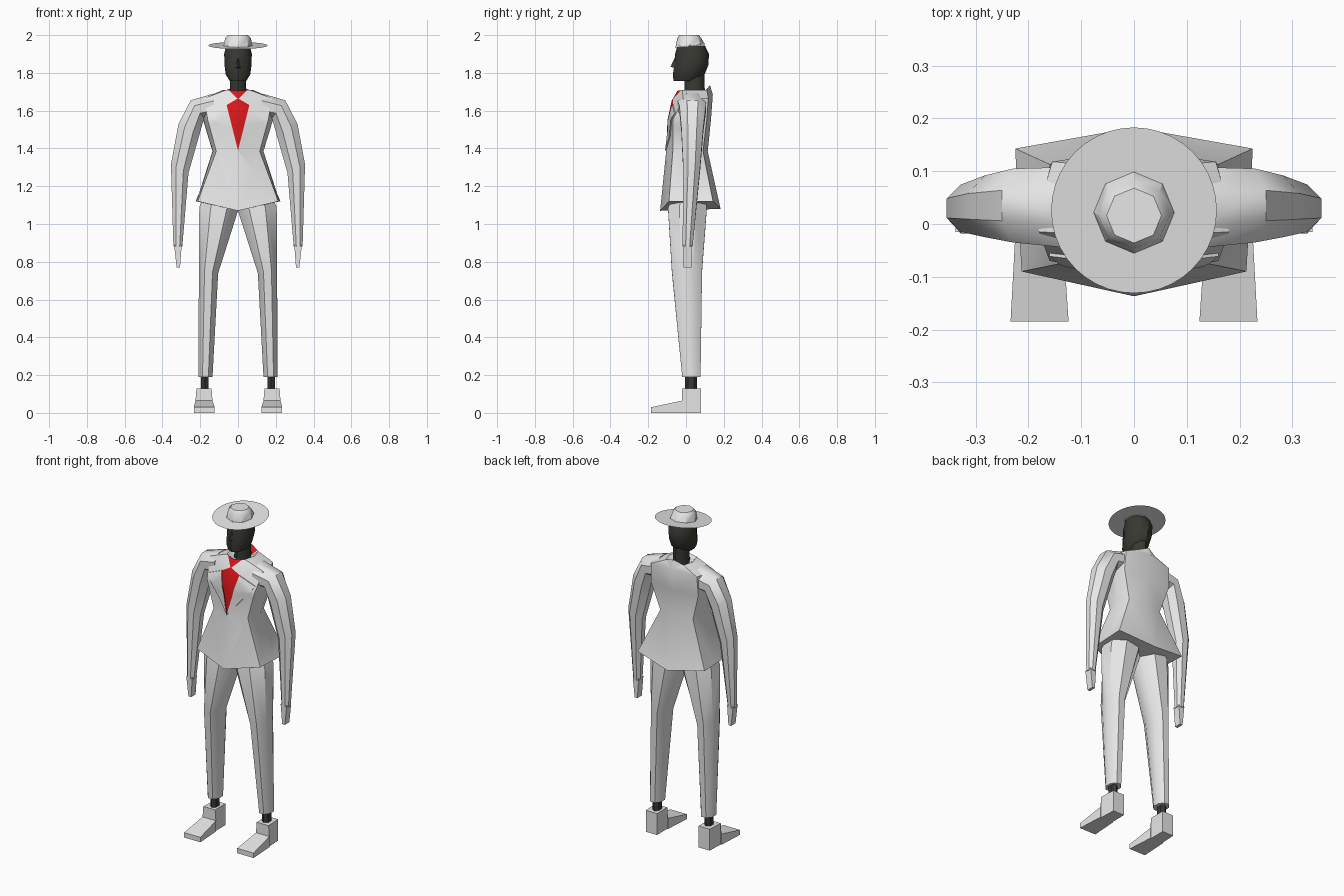
import bpy, bmesh, math
from mathutils import Vector

cube = bpy.data.objects.get("Cube")
if cube:
    bpy.data.objects.remove(cube, do_unlink=True)


def material(name, rgb):
    m = bpy.data.materials.new(name)
    m.use_nodes = True
    m.diffuse_color = (*rgb, 1)
    m.node_tree.nodes["Principled BSDF"].inputs["Base Color"].default_value = (*rgb, 1)
    return m


WHITE = material("suit white", (0.8, 0.8, 0.8))
DARK = material("dark skin", (0.04, 0.04, 0.033))
RED = material("shirt red", (0.7, 0.008, 0.01))


def finish(name, bm, mats, angle=40):
    mesh = bpy.data.meshes.new(name)
    bm.to_mesh(mesh)
    bm.free()
    for m in mats:
        mesh.materials.append(m)
    ob = bpy.data.objects.new(name, mesh)
    bpy.context.scene.collection.objects.link(ob)
    bpy.ops.object.select_all(action='DESELECT')
    ob.select_set(True)
    bpy.context.view_layer.objects.active = ob
    bpy.ops.object.shade_smooth_by_angle(angle=math.radians(angle))
    return ob


def loft(rings, caps=True):
    """Skin a list of equal-length closed rings."""
    bm = bmesh.new()
    rows = [[bm.verts.new(p) for p in ring] for ring in rings]
    n = len(rows[0])
    for a, b in zip(rows, rows[1:]):
        for i in range(n):
            j = (i + 1) % n
            bm.faces.new((a[i], a[j], b[j], b[i]))
    if caps:
        bm.faces.new(rows[0])
        bm.faces.new(rows[-1])
    bmesh.ops.recalc_face_normals(bm, faces=bm.faces)
    return bm


def section(inner, outer, front, back, sides=8):
    """Rounded ring between an inner and outer (x, z) point, from front y to back y."""
    k = 1 / math.cos(math.pi / sides)
    ring = []
    for i in range(sides):
        a = 2 * math.pi * (i + 0.5) / sides
        u, v = 0.5 + 0.5 * k * math.cos(a), 0.5 + 0.5 * k * math.sin(a)
        ring.append((inner[0] + (outer[0] - inner[0]) * u,
                     front + (back - front) * v,
                     inner[1] + (outer[1] - inner[1]) * u))
    return ring


def mirrored(rings, s):
    return [[(s * x, y, z) for x, y, z in ring] for ring in rings]


# Jacket: z, front dip, back rise, front y, front corner, side, back corner, back y
jacket_rows = [
    (1.12, -.05, -.04, -.137, (.213, -.09), (.22, .03), (.225, .143), .183),
    (1.385, 0, 0, -.105, (.115, -.07), (.135, .02), (.11, .09), .115),
    (1.55, 0, 0, -.098, (.16, -.07), (.185, .03), (.16, .11), .132),
    (1.665, -.01, .02, -.075, (.18, -.015), (.175, .05), (.155, .118), .142),
    (1.71, -.005, .025, -.045, (.06, -.02), (.08, .05), (.06, .11), .127),
    (1.69, 0, 0, -.02, (.04, -.005), (.05, .045), (.04, .09), .1),
]
rings = []
for z, dip, rise, front, fc, side, bc, back in jacket_rows:
    half = [fc, side, bc]
    rings.append([(0, front, z + dip)] + [(x, y, z) for x, y in half]
                 + [(0, back, z + rise)] + [(-x, y, z) for x, y in reversed(half)])
bm = loft(rings)
bmesh.ops.triangulate(bm, faces=bm.faces)

# Shirt opening, knot and lapels are cut into the jacket front
cuts = [((0, 1.39), (.06, 1.63)), ((0, 1.665), (.06, 1.63)), ((0, 1.66), (.045, 1.705)),
        ((0, 1.39), (.16, 1.585)), ((.06, 1.63), (.16, 1.585))]
for a, b in cuts:
    for s in (1, -1):
        faces = [f for f in bm.faces if f.normal.y < -.2 and f.calc_center_median().z > 1.3]
        geom = set(faces)
        for f in faces:
            geom.update(f.edges)
            geom.update(f.verts)
        bmesh.ops.bisect_plane(bm, geom=list(geom), plane_co=(s * a[0], 0, a[1]),
                               plane_no=(s * (b[1] - a[1]), 0, a[0] - b[0]))
bm.normal_update()
lapel = []
for f in bm.faces:
    c = f.calc_center_median()
    x, z = abs(c.x), c.z
    if f.normal.y > -.2 or z < 1.39:
        continue
    in_v = x < (z - 1.39) / 4
    if (in_v and z < 1.665 - x * .583) or z > 1.66 + x:
        f.material_index = 1
    elif not in_v and z < 1.657 - x * .45 and x < (z - 1.39) * .82:
        lapel.append(f)
ext = bmesh.ops.extrude_face_region(bm, geom=lapel)["geom"]
bmesh.ops.translate(bm, vec=(0, -.006, 0),
                    verts=[v for v in ext if isinstance(v, bmesh.types.BMVert)])
finish("jacket", bm, [WHITE, RED])

# Limbs, built once and mirrored
sleeve = [
    section((.12, 1.56), (.13, 1.69), -.045, .108),
    section((.18, 1.56), (.25, 1.655), -.035, .105),
    section((.205, 1.47), (.315, 1.53), -.025, .092),
    section((.262, 1.27), (.355, 1.315), -.015, .075),
    section((.295, .88), (.342, .88), -.018, .035),
]
trouser = [
    section((.005, 1.2), (.15, 1.2), -.06, .09),
    section((0, 1.07), (.205, 1.09), -.095, .11),
    section((.105, .74), (.207, .76), -.075, .085),
    section((.135, .19), (.21, .19), -.02, .077),
]
ankle = [section((.155, z), (.195, z), 0, .055, 6) for z in (.1, .24)]


def box(inner, outer, front, back, z):
    return [(inner, front, z), (outer, front, z), (outer, back, z), (inner, back, z)]


hand = [box(.298, .338, -.015, .03, .89), box(.307, .325, -.013, .03, .77)]
shoe = [[(i, y, 0), (o, y, 0), (o, y, top), (i, y, top)] for y, i, o, top in (
    (.08, .14, .215, .13), (-.02, .14, .22, .13), (-.02, .135, .225, .065),
    (-.185, .124, .234, .03))]
for s, tag in ((1, "left"), (-1, "right")):
    for part, shape, mat in (("sleeve", sleeve, WHITE), ("trouser_leg", trouser, WHITE),
                             ("ankle", ankle, DARK), ("hand", hand, WHITE),
                             ("shoe", shoe, WHITE)):
        finish(tag + "_" + part, loft(mirrored(shape, s)), [mat])


# Neck and head
def level(z, half, front, back, sides=10, tilt=0):
    mid = (front + back) / 2
    return [(half * math.sin(a), mid - (back - front) / 2 * math.cos(a),
             z - tilt * math.cos(a) * (back - front) / 2)
            for a in (2 * math.pi * i / sides for i in range(sides))]


finish("neck", loft([level(1.67, .046, -.008, .1), level(1.8, .045, -.008, .098)]), [DARK])
finish("head", loft([
    level(1.757, .045, -.066, .06), level(1.79, .068, -.07, .098),
    level(1.84, .075, -.062, .118), level(1.9, .077, -.058, .122),
    level(1.945, .066, -.045, .1)]), [DARK])
nose = bmesh.new()
tip = [nose.verts.new(p) for p in (
    (0, -.055, 1.89), (-.018, -.055, 1.825), (.018, -.055, 1.825), (0, -.082, 1.832))]
for trio in ((0, 1, 3), (0, 3, 2), (1, 2, 3), (0, 2, 1)):
    nose.faces.new([tip[i] for i in trio])
bmesh.ops.recalc_face_normals(nose, faces=nose.faces)
finish("nose", nose, [DARK])

# Hat: thin tilted brim and faceted crown
TILT = .12
brim = bmesh.new()
brim.faces.new([brim.verts.new(p) for p in
                reversed(level(1.945, .157, -.131, .183, 40, TILT))])
brim.normal_update()
if brim.faces[:][0].normal.z < 0:
    bmesh.ops.reverse_faces(brim, faces=brim.faces[:])
finish("hat_brim", brim, [WHITE])
finish("hat_crown", loft([
    level(1.942, .077, -.056, .1, 8, TILT), level(1.985, .068, -.046, .08, 8),
    level(2, .052, -.036, .068, 8)]), [WHITE])
